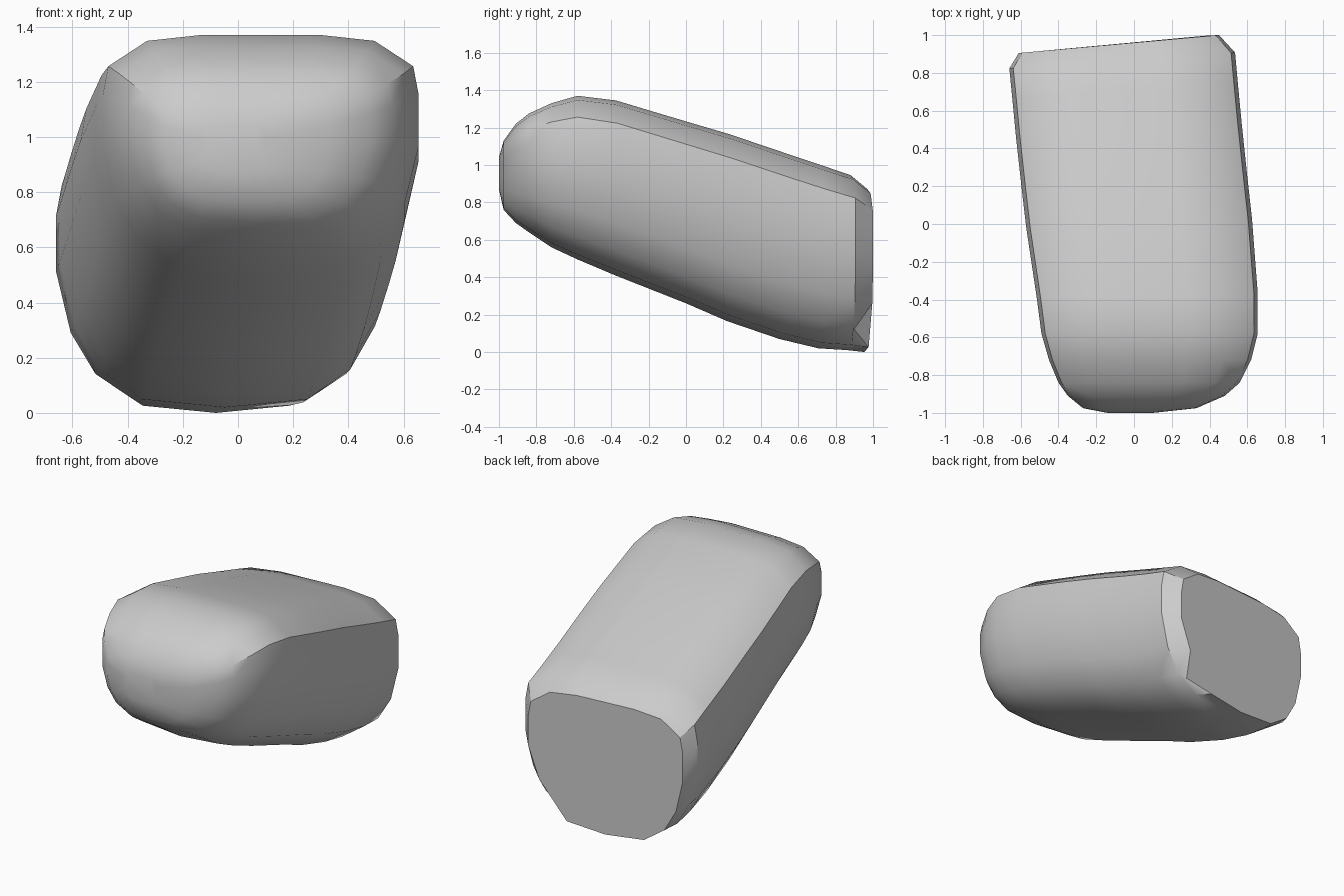
import bpy, bmesh, math

cube = bpy.data.objects.get("Cube")
if cube:
    bpy.data.objects.remove(cube, do_unlink=True)

mat = bpy.data.materials.new("plain grey")
mat.use_nodes = True
grey = (0.6, 0.6, 0.6, 1)
mat.diffuse_color = grey
mat.node_tree.nodes["Principled BSDF"].inputs["Base Color"].default_value = grey

# Half cross-section: width fraction, height fraction (bottom to top)
half = [(0.0, 0.0), (0.5, 0.03), (0.76, 0.14), (0.91, 0.3), (1.0, 0.54),
        (1.0, 0.75), (0.965, 0.87), (0.72, 0.975), (0.37, 1.0)]
section = half + [(0, 1.0)] + [(-u, v) for u, v in reversed(half[1:])]

# Stations along the body: y, left x, right x, bottom z, top z, skew of y with x
stations = [
    (-1.0, -0.14, 0.10, 0.87, 1.04, 0),
    (-0.975, -0.27, 0.33, 0.76, 1.13, 0),
    (-0.91, -0.35, 0.48, 0.69, 1.22, 0),
    (-0.84, -0.40, 0.56, 0.64, 1.275, 0),
    (-0.72, -0.45, 0.62, 0.56, 1.33, 0),
    (-0.58, -0.49, 0.655, 0.495, 1.37, 0),
    (-0.38, -0.515, 0.655, 0.41, 1.345, 0.02),
    (0.0, -0.57, 0.625, 0.26, 1.23, 0.04),
    (0.22, -0.595, 0.60, 0.165, 1.165, 0.05),
    (0.5, -0.625, 0.57, 0.07, 1.07, 0.06),
    (0.71, -0.645, 0.55, 0.02, 1.00, 0.06),
    (0.87, -0.66, 0.535, 0.01, 0.945, 0.07),
    (0.96, -0.61, 0.45, 0.0, 0.87, 0.09),
]

# Loft the rings into one rounded, slanted body
bm = bmesh.new()
rings = []
for y, x0, x1, z0, z1, skew in stations:
    ring = []
    for u, v in section:
        x = (x0 + x1) / 2 + u * (x1 - x0) / 2
        ring.append(bm.verts.new((x, y + skew * x, z0 + v * (z1 - z0))))
    rings.append(ring)

n = len(section)
for a, b in zip(rings, rings[1:]):
    for i in range(n):
        j = (i + 1) % n
        bm.faces.new((a[i], a[j], b[j], b[i]))

# Nose and flat back end
bm.faces.new(rings[0])
bm.faces.new(rings[-1])

# Small chip in the lower left corner of the back end
rings[-1][2].co.y -= 0.09
rings[-1][3].co.x -= 0.03

bmesh.ops.recalc_face_normals(bm, faces=bm.faces[:])
mesh = bpy.data.meshes.new("rounded_block")
bm.to_mesh(mesh)
bm.free()
mesh.materials.append(mat)
block = bpy.data.objects.new("rounded_block", mesh)
bpy.context.collection.objects.link(block)

bpy.ops.object.select_all(action='DESELECT')
block.select_set(True)
bpy.context.view_layer.objects.active = block
bpy.ops.object.shade_smooth_by_angle(angle=math.radians(33))
